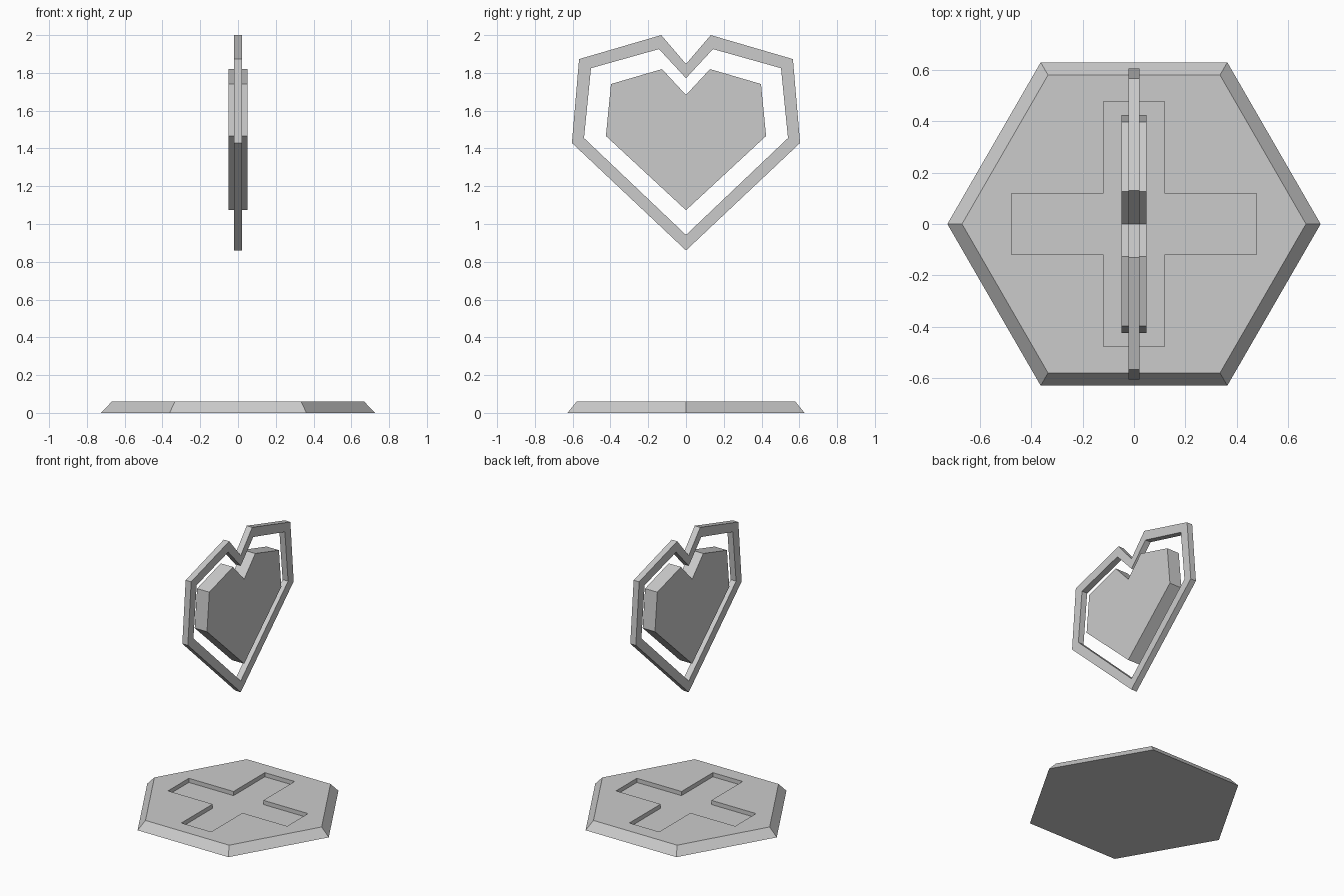
import bpy, bmesh
from math import cos, sin, pi
from mathutils import Vector

if "Cube" in bpy.data.objects:
    bpy.data.objects.remove(bpy.data.objects["Cube"])


def finish(bm, name):
    bmesh.ops.recalc_face_normals(bm, faces=bm.faces)
    mesh = bpy.data.meshes.new(name)
    bm.to_mesh(mesh)
    bm.free()
    obj = bpy.data.objects.new(name, mesh)
    bpy.context.collection.objects.link(obj)
    return obj


def extrude(bm, offset):
    res = bmesh.ops.extrude_face_region(bm, geom=bm.faces[:])
    top = [v for v in res["geom"] if isinstance(v, bmesh.types.BMVert)]
    bmesh.ops.translate(bm, verts=top, vec=Vector(offset))
    return top


def prism(name, points, offset):
    bm = bmesh.new()
    bm.faces.new([bm.verts.new(p) for p in points])
    top = extrude(bm, offset)
    return bm, top


def heart(half, x):
    # right half runs from notch to tip; mirror the points between them
    pts = half + [(-y, z) for y, z in half[-2:0:-1]]
    return [(x, y, z) for y, z in pts]


# Hexagonal base with sloped sides
R_BOTTOM, R_TOP, H = 0.725, 0.668, 0.06
hexagon = [(R_BOTTOM * cos(i * pi / 3), R_BOTTOM * sin(i * pi / 3), 0) for i in range(6)]
bm, top = prism("base", hexagon, (0, 0, H))
for v in top:
    v.co.x *= R_TOP / R_BOTTOM
    v.co.y *= R_TOP / R_BOTTOM
base = finish(bm, "base")

# Cross-shaped recess in the base
W, L = 0.119, 0.476
corner = [(L, -W), (L, W), (W, W)]
cross = []
for i in range(4):
    c, s = round(cos(i * pi / 2)), round(sin(i * pi / 2))
    cross += [(c * x - s * y, s * x + c * y, 0.03) for x, y in corner]
bm, _ = prism("cross_cutter", cross, (0, 0, 0.1))
cutter = finish(bm, "cross_cutter")
cutter.hide_render = True
cutter.hide_viewport = True
cut = base.modifiers.new("cross_recess", "BOOLEAN")
cut.operation = "DIFFERENCE"
cut.solver = "EXACT"
cut.object = cutter

# Solid floating heart
T = 0.049
core = [(0, 1.683), (0.127, 1.82), (0.397, 1.741), (0.424, 1.466), (0, 1.073)]
bm, _ = prism("heart", heart(core, -T), (2 * T, 0, 0))
finish(bm, "heart")

# Thin heart-shaped frame around it
T = 0.022
outer = heart([(0, 1.847), (0.131, 2.0), (0.566, 1.873), (0.604, 1.429), (0, 0.86)], -T)
inner = heart([(0, 1.772), (0.143, 1.926), (0.503, 1.825), (0.54, 1.455), (0, 0.942)], -T)
bm = bmesh.new()
vo = [bm.verts.new(p) for p in outer]
vi = [bm.verts.new(p) for p in inner]
n = len(vo)
for i in range(n):
    j = (i + 1) % n
    bm.faces.new((vo[i], vo[j], vi[j], vi[i]))
extrude(bm, (2 * T, 0, 0))
finish(bm, "heart_frame")
